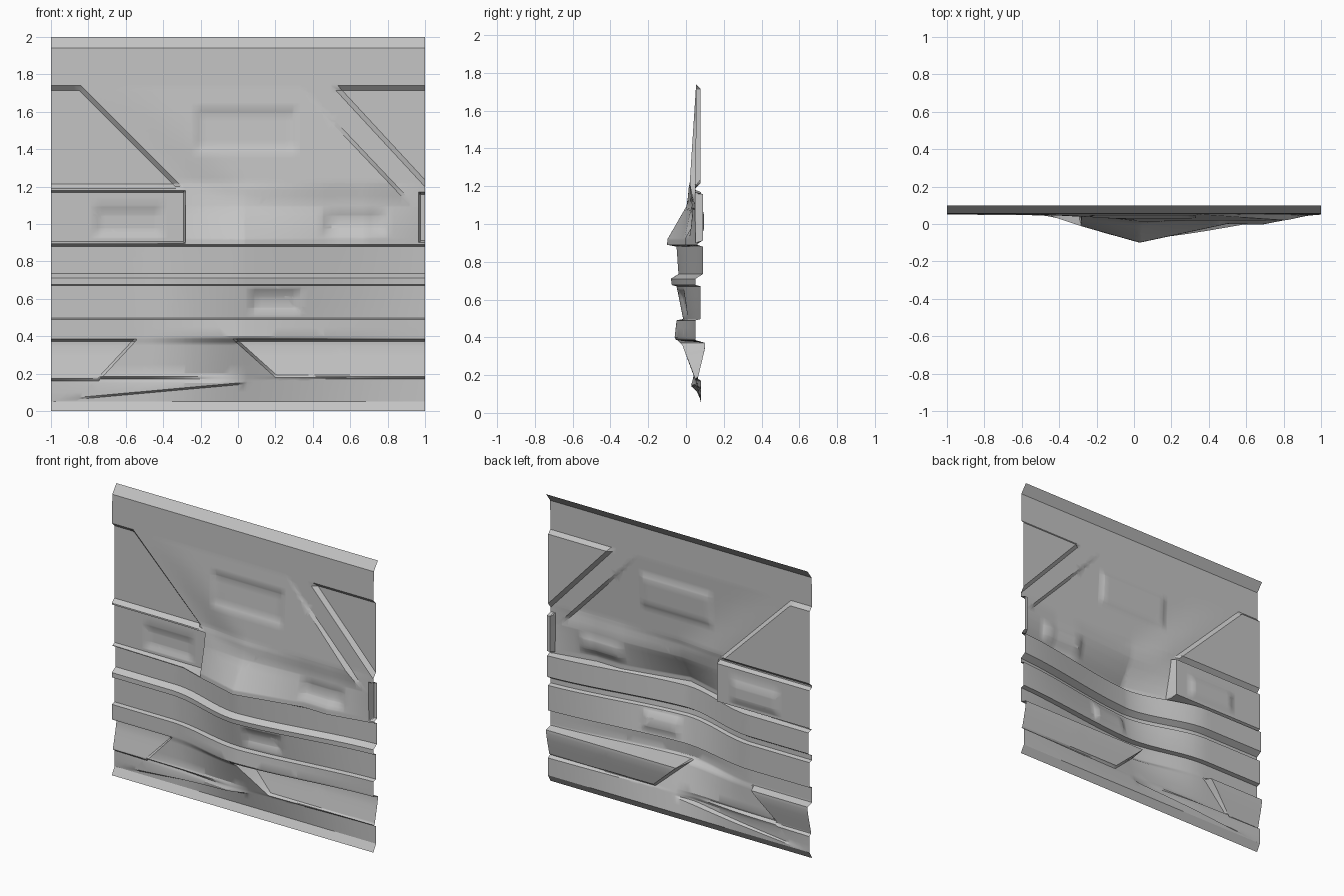
import bpy, bmesh
from mathutils import Vector

if "Cube" in bpy.data.objects:
    bpy.data.objects.remove(bpy.data.objects["Cube"])


def clamp(t):
    return max(0.0, min(1.0, t))


def smooth(t):
    t = clamp(t)
    return t * t * (3 - 2 * t)


def lerp(a, b, t):
    return a + (b - a) * t


def knots(pts, v):
    """Piecewise linear lookup; every point is (position, value, ...)."""
    if v <= pts[0][0]:
        return pts[0][1:]
    for p, q in zip(pts, pts[1:]):
        if v <= q[0]:
            t = (v - p[0]) / (q[0] - p[0])
            return [lerp(a, b, t) for a, b in zip(p[1:], q[1:])]
    return pts[-1][1:]


# Vertical section: height, depth at the sides, depth at the bulge crest
SECTION = [
    (0.0, .05, .05), (.05, .08, .08), (.17, .08, .05), (.185, .055, .045),
    (.36, .055, -.02), (.39, .05, -.055), (.40, .05, -.06), (.49, .05, -.05),
    (.497, .078, -.015), (.67, .078, -.05), (.677, .05, -.075), (.71, .05, -.08),
    (.735, .09, -.04), (.88, .09, -.05), (.89, .06, -.1), (.92, .06, -.098),
    (1.09, .05, 0.0), (1.19, .05, .035), (1.22, .05, .05), (1.94, .055, .055),
    (2.0, .1, .1)]

# Plan outline of the angular nose
NOSE = [(-1, 0), (-.45, .1), (-.28, .45), (.03, 1), (.5, .37), (.68, .4),
        (.97, .05), (1, 0)]


def bulge(x):
    """Plan outline of the wavy horizontal bands."""
    if x < .03:
        return smooth((x + .55) / .58)
    return lerp(smooth((1 - x) / .97), (1 - x) / .97, .4)


def box(x0, x1, z0, z1):
    return [(1, 0, x0), (-1, 0, -x1), (0, 1, z0), (0, -1, -z1)]


def floor(y):
    return lambda x, z, old: y


def sink(d):
    return lambda x, z, old: old + d


def sloped(x, z, old):
    return lerp(.062, .1, clamp((z - .18) / .16))


# Recesses: bounding half planes (nx, nz, c), wall width, depth rule
RECESSES = [
    # upper triangular panels
    ([(0, -1, -1.74), (0, 1, 1.19), (-.707, -.707, -.6363)], .025, floor(.077)),
    ([(0, -1, -1.74), (.734, .679, 1.548)], .025, floor(.077)),
    # middle side recesses
    ([(-1, 0, .28), (0, 1, .895), (0, -1, -1.18)], .012, floor(.08)),
    ([(1, 0, .965), (0, 1, .9), (0, -1, -1.17)], .012, floor(.09)),
    # lower side panels
    ([(0, 1, .18), (.669, .743, .267), (0, -1, -.385)], .014, sloped),
    ([(0, 1, .16), (-.732, .681, .655), (0, -1, -.385)], .014, sloped),
    # soft pockets
    (box(-.24, .33, 1.38, 1.63), .04, sink(.012)),
    (box(.05, .34, .515, .655), .04, sink(.018)),
    (box(-.78, -.39, .925, 1.1), .05, sink(.015)),
    (box(.45, .8, .93, 1.09), .05, sink(.02)),
]
GROOVE = (.725, .688, 1.4438)    # slanted right edge of the raised panel
WEDGE = (-.0903, 1.0, .1403)     # shallow overhang near the bottom


def dist(plane, x, z):
    return plane[0] * x + plane[1] * z - plane[2]


def depth(x, z):
    side, crest = knots(SECTION, z)
    b = lerp(bulge(x), knots(NOSE, x)[0], clamp((z - .88) / .01))
    y = lerp(side, crest, b)
    # raised slanted panel
    h = clamp((1.74 - z) / .52) * clamp((z - 1.1) / .12)
    y -= .03 * h * smooth((x + z - .93) / .35) * clamp(-dist(GROOVE, x, z) / .02)
    # bottom overhang
    y -= (.035 * clamp(dist(WEDGE, x, z) / .01) * clamp((x + 1) / .95)
          * clamp((.05 - x) / .15) * clamp((.2 - z) / .05))
    for planes, width, rule in RECESSES:
        m = clamp(min(dist(p, x, z) for p in planes) / width)
        if m > 0:
            y = lerp(y, rule(x, z, y), m)
    return max(-.1, min(.1, y))


def spaced(values, lo, hi):
    out = []
    for v in sorted(values):
        if lo <= v <= hi and (not out or v - out[-1] > .0015):
            out.append(v)
    return out


# Collect cut lines from the grid and the features
xs = [-1 + i / 24 for i in range(49)] + [k[0] for k in NOSE]
zs = [i / 20 for i in range(41)] + [s[0] for s in SECTION]
slanted = [(GROOVE, 0), (GROOVE, -.02), (WEDGE, 0), (WEDGE, .01)]
for planes, width, rule in RECESSES:
    for p in planes:
        for off in (0, width):
            if p[1] == 0:
                xs.append((p[2] + off) / p[0])
            elif p[0] == 0:
                zs.append((p[2] + off) / p[1])
            else:
                slanted.append((p, off))
xs, zs = spaced(xs, -1, 1), spaced(zs, 0, 2)

# Flat sheet, cut along slanted features, then pressed into relief
bm = bmesh.new()
grid = [[bm.verts.new((x, 0, z)) for x in xs] for z in zs]
for r0, r1 in zip(grid, grid[1:]):
    for i in range(len(xs) - 1):
        bm.faces.new((r0[i], r0[i + 1], r1[i + 1], r1[i]))
for (nx, nz, c), off in slanted:
    n = Vector((nx, 0, nz))
    bmesh.ops.bisect_plane(bm, geom=bm.verts[:] + bm.edges[:] + bm.faces[:],
                           dist=1e-5, plane_co=n * ((c + off) / n.length_squared),
                           plane_no=n)
for v in bm.verts:
    v.co.y = depth(v.co.x, v.co.z)

mesh = bpy.data.meshes.new("wall_panel")
bm.to_mesh(mesh)
bm.free()
panel = bpy.data.objects.new("wall_panel", mesh)
bpy.context.collection.objects.link(panel)

grey = bpy.data.materials.new("plain_grey")
grey.diffuse_color = (.55, .55, .55, 1)
grey.use_nodes = True
grey.node_tree.nodes["Principled BSDF"].inputs["Base Color"].default_value = grey.diffuse_color
mesh.materials.append(grey)

bpy.context.view_layer.objects.active = panel
panel.select_set(True)
bpy.ops.object.shade_smooth_by_angle(angle=.5)
